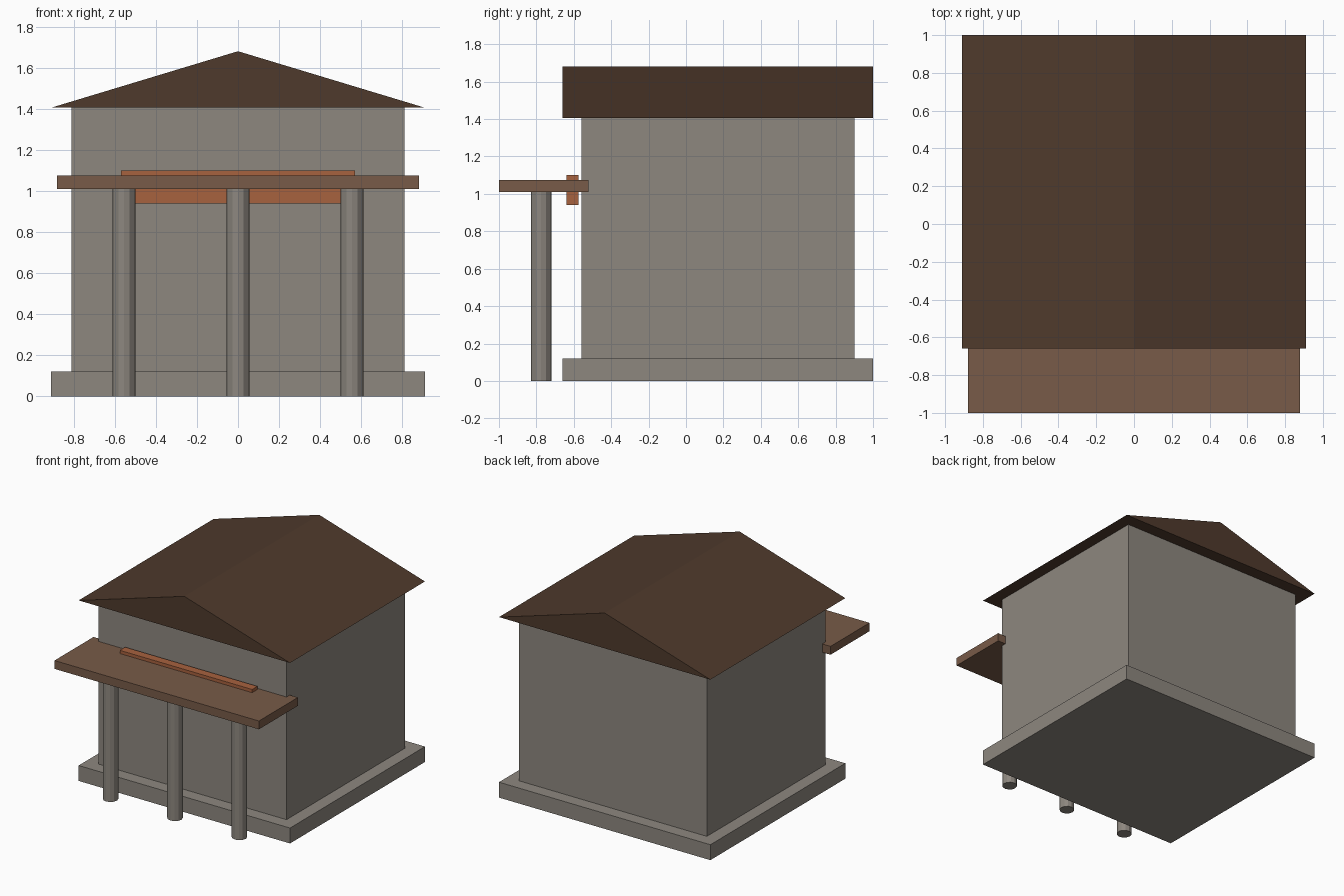
import bpy
import bmesh
import math

default = bpy.data.objects.get("Cube")
if default:
    bpy.data.objects.remove(default, do_unlink=True)


def material(name, rgb):
    """Flat material from an sRGB colour given in 0-255 steps."""
    lin = [((c / 255 + 0.055) / 1.055) ** 2.4 for c in rgb] + [1.0]
    mat = bpy.data.materials.new(name)
    mat.use_nodes = True
    mat.diffuse_color = lin
    mat.node_tree.nodes["Principled BSDF"].inputs["Base Color"].default_value = lin
    return mat


stone = material("grey stone", (141, 135, 127))
dark_wood = material("dark roof wood", (79, 58, 44))
brown_wood = material("brown wood", (120, 91, 72))
sign_wood = material("orange sign wood", (167, 98, 63))


def add_object(name, bm, mat):
    bmesh.ops.recalc_face_normals(bm, faces=bm.faces)
    mesh = bpy.data.meshes.new(name)
    bm.to_mesh(mesh)
    bm.free()
    mesh.materials.append(mat)
    obj = bpy.data.objects.new(name, mesh)
    bpy.context.collection.objects.link(obj)
    return obj


def box(name, half_x, y, z, mat):
    """Box centred on x, spanning the given y and z ranges."""
    bm = bmesh.new()
    bmesh.ops.create_cube(bm, size=1)
    bmesh.ops.scale(bm, vec=(2 * half_x, y[1] - y[0], z[1] - z[0]), verts=bm.verts)
    bmesh.ops.translate(bm, vec=(0, sum(y) / 2, sum(z) / 2), verts=bm.verts)
    return add_object(name, bm, mat)


# Plinth, walls, porch canopy and blank sign board
box("foundation", 0.91, (-0.66, 1.0), (0, 0.12), stone)
box("walls", 0.81, (-0.56, 0.9), (0.12, 1.405), stone)
box("porch_canopy", 0.88, (-1.0, -0.52), (1.01, 1.075), brown_wood)
box("sign_board", 0.57, (-0.64, -0.575), (0.94, 1.10), sign_wood)

# Gabled roof: triangular profile extruded along y
bm = bmesh.new()
profile = [(-0.91, 1.405), (0.91, 1.405), (0, 1.68)]
gable = bm.faces.new([bm.verts.new((x, -0.66, z)) for x, z in profile])
ext = bmesh.ops.extrude_face_region(bm, geom=[gable], use_keep_orig=True)
bmesh.ops.translate(bm, vec=(0, 1.66, 0),
                    verts=[v for v in ext["geom"] if isinstance(v, bmesh.types.BMVert)])
add_object("gable_roof", bm, dark_wood)

# Porch columns
for side, x in (("right", -0.555), ("middle", 0), ("left", 0.555)):
    bm = bmesh.new()
    bmesh.ops.create_cone(bm, cap_ends=True, segments=12,
                          radius1=0.055, radius2=0.055, depth=1.01)
    bmesh.ops.translate(bm, vec=(x, -0.775, 0.505), verts=bm.verts)
    add_object("porch_column_" + side, bm, stone)
